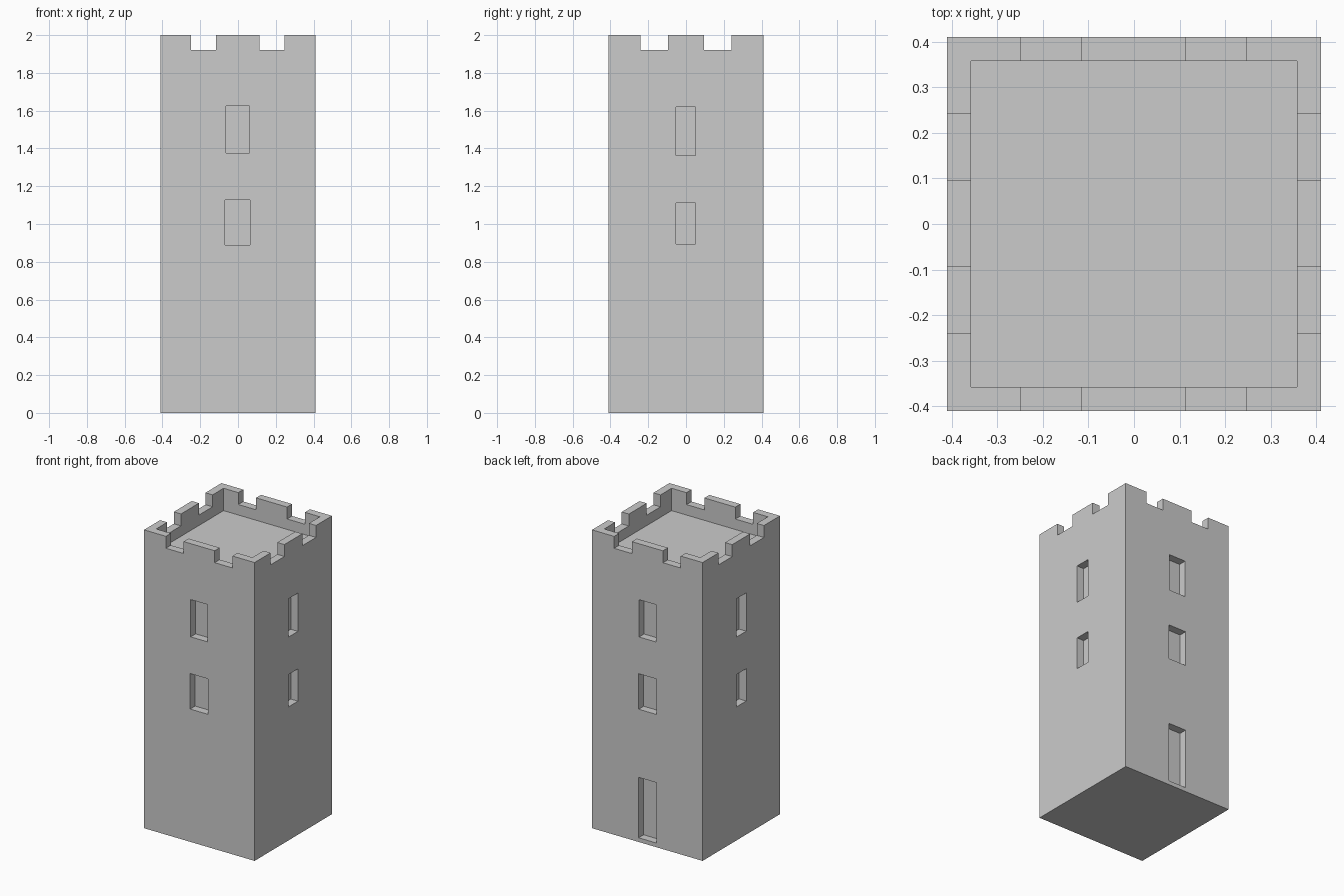
import bpy

if "Cube" in bpy.data.objects:
    bpy.data.objects.remove(bpy.data.objects["Cube"])

HALF = 0.41       # outer half width
INNER = 0.357     # inner face of the walls
TOP = 2.0


def box(name, x, y, z):
    """Axis-aligned box from (min, max) ranges."""
    bpy.ops.mesh.primitive_cube_add(size=1, location=[(a + b) / 2 for a, b in (x, y, z)])
    ob = bpy.context.object
    ob.name = name
    ob.scale = [b - a for a, b in (x, y, z)]
    bpy.ops.object.transform_apply(location=True, rotation=False, scale=True)
    return ob


def cut(target, x, y, z):
    """Carve a box out of the target and discard the cutter."""
    cutter = box("cutter", x, y, z)
    cutter.hide_render = True
    mod = target.modifiers.new("cut", 'BOOLEAN')
    mod.operation = 'DIFFERENCE'
    mod.solver = 'EXACT'
    mod.object = cutter
    bpy.context.view_layer.objects.active = target
    bpy.ops.object.modifier_apply(modifier=mod.name)
    bpy.data.objects.remove(cutter, do_unlink=True)


# Tower body
tower = box("tower", (-HALF, HALF), (-HALF, HALF), (0, TOP))

# Sunken roof deck behind the parapet
cut(tower, (-INNER, INNER), (-INNER, INNER), (1.85, TOP + 0.1))

# Crenel gaps, each running through two opposite parapets
ABOVE = (1.92, TOP + 0.2)
THROUGH = (-0.6, 0.6)
for gap in ((-0.248, -0.116), (0.114, 0.246)):
    cut(tower, gap, THROUGH, ABOVE)
for gap in ((-0.24, -0.094), (0.096, 0.241)):
    cut(tower, THROUGH, gap, ABOVE)

# Recessed windows on all four sides
for s in (-1, 1):
    depth = tuple(sorted((s * INNER, s * 0.5)))
    cut(tower, (-0.064, 0.061), depth, (1.375, 1.625))
    cut(tower, (-0.068, 0.064), depth, (0.89, 1.128))
    cut(tower, depth, (-0.053, 0.05), (1.363, 1.62))
    cut(tower, depth, (-0.053, 0.05), (0.895, 1.112))

# Doorway at the back
cut(tower, (-0.068, 0.064), (INNER, 0.5), (0.028, 0.433))
